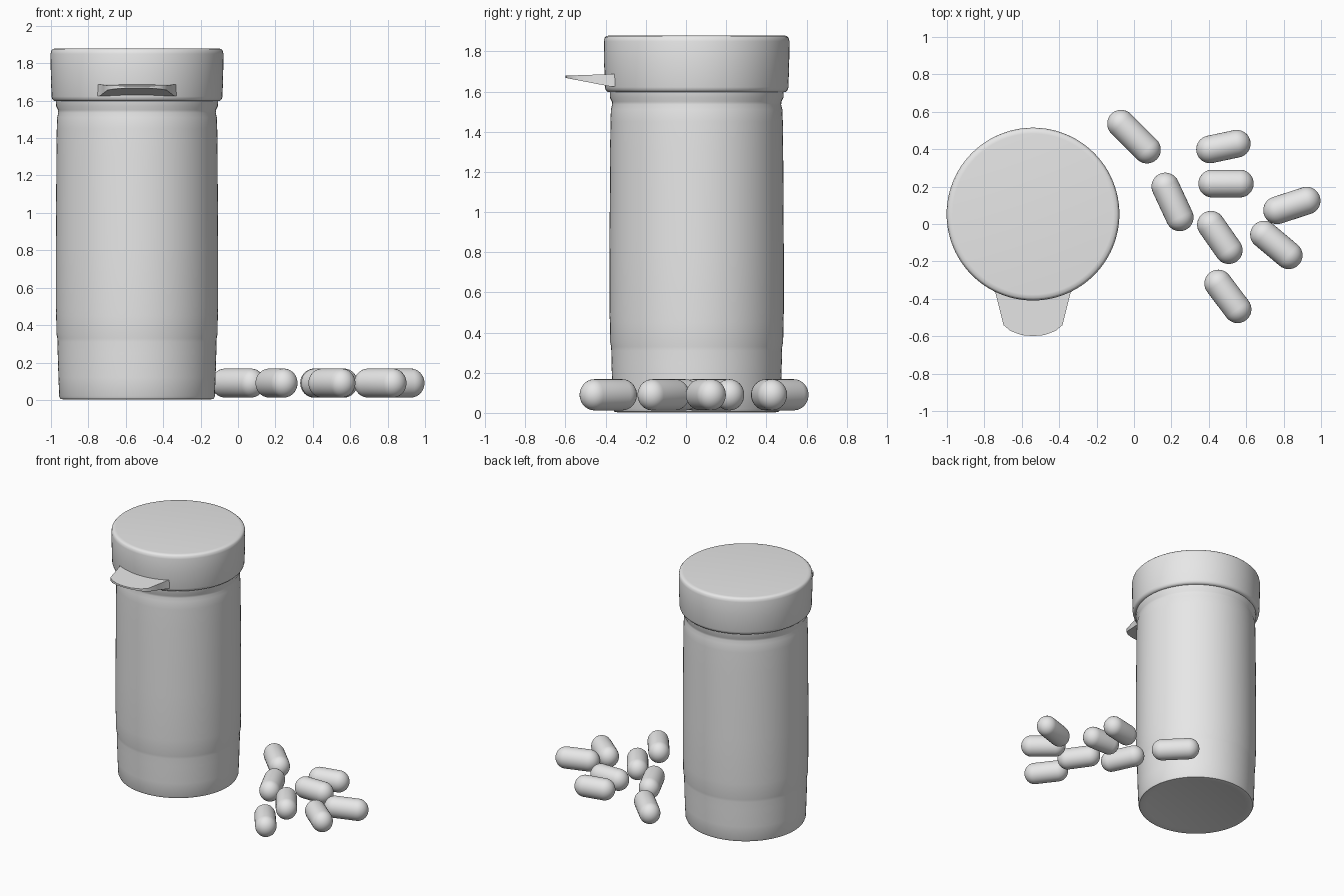
import bpy, bmesh, math
from mathutils import Matrix

if "Cube" in bpy.data.objects:
    bpy.data.objects.remove(bpy.data.objects["Cube"], do_unlink=True)

grey = bpy.data.materials.new("plain grey")
grey.use_nodes = True
grey.diffuse_color = (0.8, 0.8, 0.8, 1)
grey.node_tree.nodes["Principled BSDF"].inputs["Base Color"].default_value = (0.8, 0.8, 0.8, 1)

CX, CY = -0.54, 0.053


def finish(bm, name, angle=40):
    bmesh.ops.remove_doubles(bm, verts=bm.verts, dist=0.0001)
    bmesh.ops.recalc_face_normals(bm, faces=bm.faces)
    mesh = bpy.data.meshes.new(name)
    bm.to_mesh(mesh)
    bm.free()
    mesh.materials.append(grey)
    obj = bpy.data.objects.new(name, mesh)
    bpy.context.collection.objects.link(obj)
    bpy.ops.object.select_all(action="DESELECT")
    obj.select_set(True)
    bpy.context.view_layer.objects.active = obj
    bpy.ops.object.shade_smooth_by_angle(angle=math.radians(angle))
    return obj


def lathe(name, profile, steps):
    """Turn a (radius, height) profile around z."""
    bm = bmesh.new()
    verts = [bm.verts.new((r, 0, z)) for r, z in profile]
    edges = [bm.edges.new(pair) for pair in zip(verts, verts[1:])]
    bmesh.ops.spin(bm, geom=verts + edges, cent=(0, 0, 0), axis=(0, 0, 1),
                   angle=math.tau, steps=steps, use_merge=True)
    return finish(bm, name)


# Bottle with a shallow base and faint rings
body = lathe("bottle_body", [
    (0, 0.015), (0.36, 0.012), (0.395, 0.003), (0.41, 0.006), (0.416, 0.02),
    (0.42, 0.12), (0.424, 0.25), (0.425, 0.31), (0.426, 0.33), (0.431, 0.355),
    (0.432, 0.45), (0.434, 0.5), (0.434, 0.8), (0.432, 1.1), (0.431, 1.3),
    (0.429, 1.45), (0.427, 1.51), (0.421, 1.535), (0.422, 1.55),
    (0.432, 1.57), (0.433, 1.62), (0, 1.62)], 96)
body.location = (CX, CY, 0)

# Cap
lid = lathe("lid", [
    (0, 1.6), (0.43, 1.597), (0.444, 1.599), (0.453, 1.608), (0.457, 1.622),
    (0.461, 1.75), (0.462, 1.85), (0.458, 1.868), (0.449, 1.877),
    (0.43, 1.879), (0, 1.879)], 96)
lid.location = (CX, CY, 0)

# Thumb tab, a wedge thinning toward its tip
half = [(0.23, -0.32), (0.2, -0.37), (0.18, -0.45), (0.158, -0.54),
        (0.12, -0.572), (0.06, -0.594)]
outline = half + [(0, -0.599)] + [(-x, y) for x, y in reversed(half)]
bm = bmesh.new()
top, low = [], []
for x, y in outline:
    t = min(1, (y + 0.6) / 0.23)
    top.append(bm.verts.new((CX + x, y, 1.679 + 0.008 * t)))
    low.append(bm.verts.new((CX + x, y, 1.668 - 0.044 * t)))
bm.faces.new(top)
bm.faces.new(low[::-1])
for i in range(len(outline)):
    j = (i + 1) % len(outline)
    bm.faces.new((top[j], top[i], low[i], low[j]))
finish(bm, "lid_tab")

# Scattered pills: centre x, centre y, half length of the straight part, heading
R = 0.074
pills = [(0, 0.467, 0.098, -45), (0.206, 0.118, 0.091, -65),
         (0.492, 0.216, 0.074, 0), (0.478, 0.414, 0.073, 12),
         (0.844, 0.099, 0.083, 18), (0.761, -0.112, 0.086, -40),
         (0.459, -0.072, 0.083, -55), (0.502, -0.387, 0.086, -53)]
for n, (x, y, h, heading) in enumerate(pills, 1):
    arc = [math.radians(a) for a in range(0, 91, 10)]
    cap = [(R * math.sin(a), h + R * math.cos(a)) for a in arc]
    pill = lathe(f"pill_{n}", cap + [(r, -z) for r, z in reversed(cap)], 32)
    pill.data.transform(Matrix.Translation((x, y, 0.09))
                        @ Matrix.Rotation(math.radians(heading), 4, "Z")
                        @ Matrix.Diagonal((1, 1, 1.05, 1))
                        @ Matrix.Rotation(math.radians(90), 4, "Y"))
